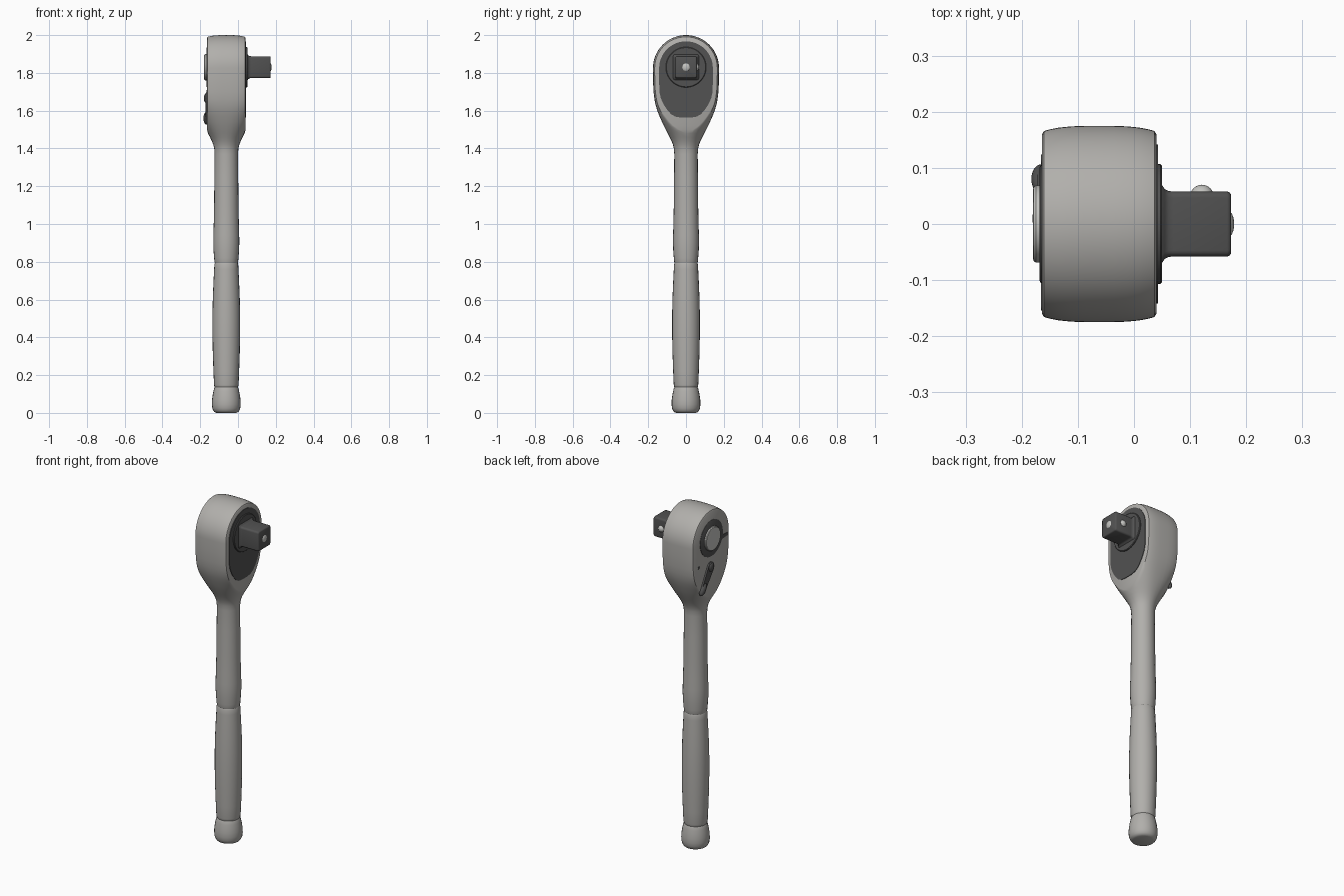
import bpy, bmesh, math
from math import sin, cos, pi

if "Cube" in bpy.data.objects:
    bpy.data.objects.remove(bpy.data.objects["Cube"])


def material(name, rgb):
    m = bpy.data.materials.new(name)
    m.diffuse_color = (*rgb, 1)
    m.use_nodes = True
    m.node_tree.nodes["Principled BSDF"].inputs["Base Color"].default_value = m.diffuse_color
    return m


STEEL = material("satin steel", (0.44, 0.43, 0.41))
DARK = material("dark steel", (0.085, 0.085, 0.085))
BRIGHT = material("bright steel", (0.55, 0.55, 0.53))

XC, H = -0.062, 0.102       # body axis and half thickness of the head
ZC, R = 1.825, 0.175        # head centre height and radius


def finish(name, bm, mat, angle=35):
    bmesh.ops.remove_doubles(bm, verts=bm.verts, dist=0.00005)
    bmesh.ops.recalc_face_normals(bm, faces=bm.faces)
    me = bpy.data.meshes.new(name)
    bm.to_mesh(me)
    bm.free()
    me.materials.append(mat)
    ob = bpy.data.objects.new(name, me)
    bpy.context.collection.objects.link(ob)
    bpy.ops.object.select_all(action='DESELECT')
    ob.select_set(True)
    bpy.context.view_layer.objects.active = ob
    bpy.ops.object.shade_smooth_by_angle(angle=math.radians(angle))
    return ob


def bridge(bm, a, b, closed=True):
    n = len(a)
    for i in range(n if closed else n - 1):
        j = (i + 1) % n
        bm.faces.new((a[i], a[j], b[j], b[i]))


def half_section(w, z):
    """Half outline (x, y>=0): a rounded section cut off flat at the head faces."""
    n = 2 + 1.2 * min(1, max(0, (z - 1.44) / 0.21))
    h = min(w, H)
    pts = []
    for i in range(13):
        x = h * sin(-pi / 2 + pi * i / 12)
        y = max(0, w ** n - abs(x) ** n) ** (1 / n)
        if i in (0, 12):
            y = max(0, y - 0.005)      # small chamfer on the rim
        pts.append((x, y))
    return pts


def layers_part(name, pts, layers, mat, centre=(0, 0), angle=35):
    """Outline in the yz plane stacked along x; layers are (x, scale)."""
    bm = bmesh.new()
    cy, cz = centre
    rings = [[bm.verts.new((x, cy + (y - cy) * s, cz + (z - cz) * s)) for y, z in pts]
             for x, s in layers]
    for a, b in zip(rings, rings[1:]):
        bridge(bm, a, b)
    bm.faces.new(rings[0])
    bm.faces.new(rings[-1])
    return finish(name, bm, mat, angle)


def circle(cy, cz, r, n=48):
    return [(cy + r * cos(2 * pi * i / n), cz + r * sin(2 * pi * i / n)) for i in range(n)]


def capsule(p, q, r1, r2, n=12):
    """Outline of a tapered bar from p to q."""
    a = math.atan2(q[1] - p[1], q[0] - p[0])
    out = [(q[0] + r2 * cos(a + t), q[1] + r2 * sin(a + t))
           for t in [-pi / 2 + pi * i / n for i in range(n + 1)]]
    out += [(p[0] + r1 * cos(a + t), p[1] + r1 * sin(a + t))
            for t in [pi / 2 + pi * i / n for i in range(n + 1)]]
    return out


def ball(name, loc, scale, mat, tilt=0):
    bpy.ops.mesh.primitive_uv_sphere_add(segments=24, ring_count=14, location=loc,
                                         rotation=(tilt, 0, 0))
    ob = bpy.context.object
    ob.name = name
    ob.scale = scale
    ob.data.materials.append(mat)
    bpy.ops.object.shade_smooth()
    return ob


# --- handle, neck and head as one lofted body: (z, half width)
profile = [(0, .052), (.004, .062), (.012, .069), (.025, .074), (.045, .0765), (.07, .0755),
           (.095, .072), (.115, .068), (.13, .0645), (.136, .0615), (.142, .0635), (.15, .065),
           (.22, .068), (.32, .0715), (.42, .0735), (.52, .0735), (.62, .071), (.7, .0675),
           (.76, .0645), (.786, .063), (.793, .0605), (.8, .0625), (.82, .0645), (.86, .0675),
           (.9, .069), (.94, .0685), (1.0, .0665), (1.1, .0645), (1.25, .063), (1.37, .062),
           (1.4, .064), (1.42, .069), (1.44, .077), (1.46, .0865), (1.48, .097), (1.5, .1075),
           (1.52, .1175), (1.54, .127), (1.57, .140), (1.6, .152), (1.63, .161), (1.66, .167),
           (1.7, .172), (1.76, .1745), (ZC, R)]
bm = bmesh.new()
rings = []
for z, w in profile:
    half = half_section(w, z)
    ring = half + [(x, -y) for x, y in reversed(half)]
    rings.append([bm.verts.new((XC + x, y, z)) for x, y in ring])
for a, b in zip(rings, rings[1:]):
    bridge(bm, a, b)
bm.faces.new(rings[0])
# rounded head top: the last half section swept about the drive axis
half = [(-H, 0)] + half_section(R, ZC) + [(H, 0)]
rows = [[bm.verts.new((XC + x, y * cos(pi * i / 32), ZC + y * sin(pi * i / 32)))
         for x, y in half] for i in range(33)]
for a, b in zip(rows, rows[1:]):
    bridge(bm, a, b, closed=False)
bmesh.ops.dissolve_degenerate(bm, dist=0.00005, edges=bm.edges)
finish("ratchet_body", bm, STEEL)

# --- dark cover plate on the drive side
side = [(.142, 1.76), (.141, 1.7), (.133, 1.665), (.118, 1.632), (.1, 1.605),
        (.078, 1.58), (.055, 1.568), (.025, 1.563)]
arc = [(.142 * cos(pi * i / 32), ZC + .142 * sin(pi * i / 32)) for i in range(33)]
outline = arc + [(-y, z) for y, z in side] + list(reversed(side))
face = XC + H
layers_part("cover_plate", outline, [(face - .01, 1), (face + .003, 1)], DARK)

# --- drive: flange disc, square tang, retaining balls
DZ = 1.83
layers_part("drive_flange", circle(0, DZ, .107),
            [(face, 1), (face + .007, 1), (face + .010, .97)], DARK, (0, DZ))
s, r = .058, .011
square = []
for k, (sy, sz) in enumerate([(1, 1), (-1, 1), (-1, -1), (1, -1)]):
    for i in range(5):
        a = pi / 2 * (k + i / 4)
        square.append((sy * (s - r) + r * cos(a), DZ + sz * (s - r) + r * sin(a)))
layers_part("square_drive", square,
            [(.045, 1.22), (.051, 1.17), (.055, 1.07), (.062, 1.01), (.07, 1),
             (.166, 1), (.171, .96), (.173, .9)], DARK, (0, DZ), 40)
ball("retaining_ball", (.121, .049, DZ), (.021, .021, .021), BRIGHT)
ball("release_pin", (.168, 0, DZ), (.0105, .023, .023), BRIGHT)

# --- back side: dark ring, release button, pointer mark, screw dot
back = XC - H
layers_part("button_ring", circle(0, DZ, .105),
            [(back + .01, 1), (back - .002, 1), (back - .004, .97)], DARK, (0, DZ))
layers_part("release_button", circle(0, DZ, .069),
            [(back, 1), (back - .011, 1), (back - .015, .95), (back - .016, .88)],
            BRIGHT, (0, DZ))
layers_part("pointer_mark", capsule((-.09, 1.80), (-.145, 1.80), .012, .009),
            [(back + .004, 1), (back - .002, 1)], DARK)
layers_part("screw_dot", circle(.115, 1.70, .009, 20),
            [(back + .004, 1), (back - .0015, 1)], DARK)

# --- direction lever with pivot boss and thumb tab
top, tip = (.01, 1.665), (.085, 1.55)
layers_part("direction_lever", capsule(top, tip, .030, .019),
            [(back + .006, 1), (back - .005, 1), (back - .008, .95)], DARK, (.045, 1.61))
ball("lever_boss", (back - .004, *top), (.013, .025, .025), DARK)
ball("lever_thumb_tab", (back - .002, .08, 1.56), (.017, .019, .038), DARK, 0.58)
